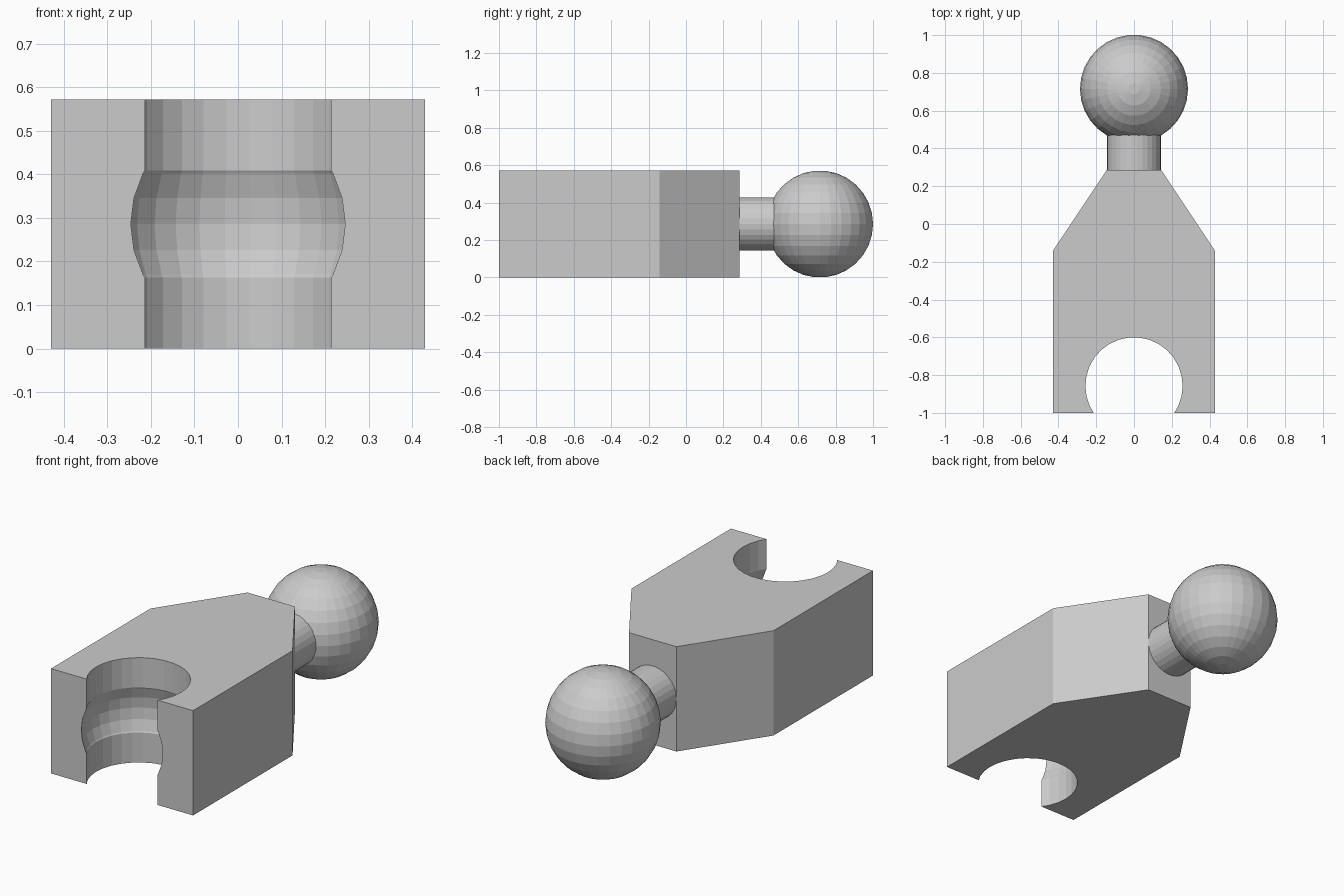
import bpy, bmesh
from math import sin, cos, pi, radians
from mathutils import Matrix

if "Cube" in bpy.data.objects:
    bpy.data.objects.remove(bpy.data.objects["Cube"])

U = 0.028594          # one design unit
SEG = 30              # sides of every round part
R = 10 * U            # ball radius, also half the body thickness


def finish(name, bm):
    bmesh.ops.recalc_face_normals(bm, faces=bm.faces)
    mesh = bpy.data.meshes.new(name)
    bm.to_mesh(mesh)
    bm.free()
    obj = bpy.data.objects.new(name, mesh)
    bpy.context.collection.objects.link(obj)
    return obj


def lathe(name, profile, matrix, caps=True):
    """Turn (radius, height) points around the local z axis."""
    bm = bmesh.new()
    rings = [[bm.verts.new((r * cos(2 * pi * i / SEG), r * sin(2 * pi * i / SEG), h))
              for i in range(SEG)] for r, h in profile]
    for a, b in zip(rings, rings[1:]):
        for i in range(SEG):
            j = (i + 1) % SEG
            bm.faces.new((a[i], a[j], b[j], b[i]))
    if caps:
        bm.faces.new(rings[0][::-1])
        bm.faces.new(rings[-1])
    bm.transform(matrix)
    return finish(name, bm)


def ball(name, y):
    # 15 rings with small flat caps at both poles
    angles = [(i + 0.5) * pi / 15 for i in range(15)]
    return lathe(name, [(R * sin(a), -R * cos(a)) for a in angles],
                 Matrix.Translation((0, y, R)))


# Body: tapered block
bm = bmesh.new()
half = [(15 * U, -1), (15 * U, -1 + 30 * U), (5 * U, -1 + 45 * U)]
outline = half + [(-x, y) for x, y in reversed(half)]
base = bm.faces.new([bm.verts.new((x, y, 0)) for x, y in outline])
top = bmesh.ops.extrude_face_region(bm, geom=[base], use_keep_orig=True)
bmesh.ops.translate(bm, vec=(0, 0, 2 * R),
                    verts=[g for g in top["geom"] if isinstance(g, bmesh.types.BMVert)])
body = finish("link_body", bm)

# Socket: open cylinder with a spherical groove, cut from the front
socket_y = -1 + 5 * U
cutters = [
    lathe("socket_bore_cutter", [(9 * U, -0.1), (9 * U, 2 * R + 0.1)],
          Matrix.Translation((0, socket_y, 0))),
    ball("socket_groove_cutter", socket_y),
]
for cutter in cutters:
    cutter.hide_render = True
    cutter.hide_set(True)
    mod = body.modifiers.new(cutter.name, 'BOOLEAN')
    mod.operation = 'DIFFERENCE'
    mod.solver = 'EXACT'
    mod.object = cutter
bpy.context.view_layer.objects.active = body
for mod in list(body.modifiers):
    bpy.ops.object.modifier_apply(modifier=mod.name)
for cutter in cutters:
    bpy.data.objects.remove(cutter)

# Ball and the neck joining it to the body
ball_y = -1 + 60 * U
ball("joint_ball", ball_y)
lathe("neck", [(5 * U, -1 + 45 * U), (5 * U, ball_y - 0.24)],
      Matrix.Translation((0, 0, R)) @ Matrix.Rotation(radians(-90), 4, 'X'), caps=False)
